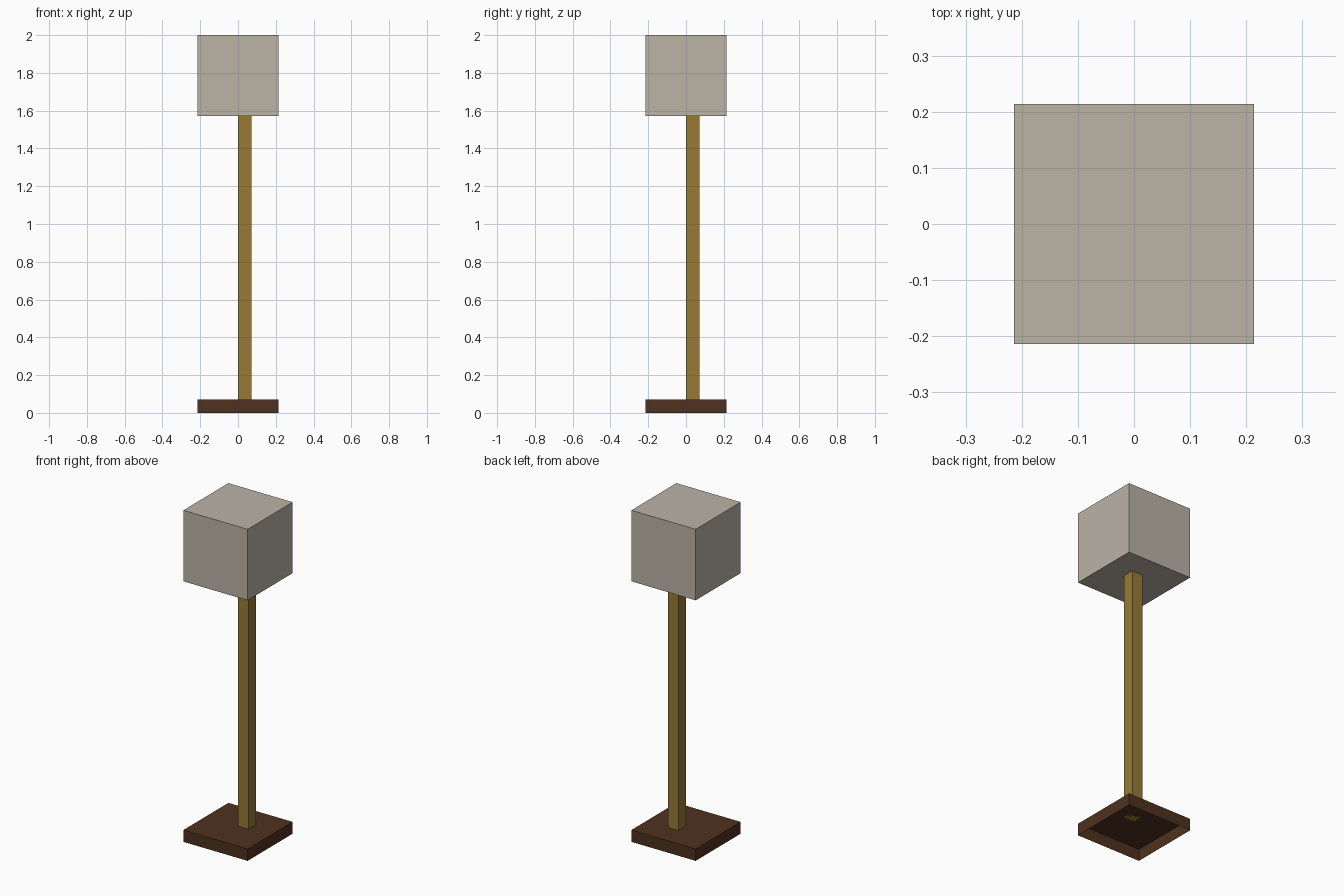
import bpy, bmesh

if "Cube" in bpy.data.objects:
    bpy.data.objects.remove(bpy.data.objects["Cube"])

U = 1 / 14  # the whole lamp sits on a grid of 28 units in height


def material(name, rgb):
    m = bpy.data.materials.new(name)
    m.diffuse_color = (*rgb, 1)
    m.use_nodes = True
    m.node_tree.nodes["Principled BSDF"].inputs["Base Color"].default_value = m.diffuse_color
    return m


def box(name, lo, hi, mat, open_bottom=False):
    """Axis-aligned box between two corners given in grid units."""
    bm = bmesh.new()
    bmesh.ops.create_cube(bm, size=1)
    for v in bm.verts:
        v.co = [(a + (b - a) * (c + 0.5)) * U for a, b, c in zip(lo, hi, v.co)]
    bm.normal_update()
    if open_bottom:
        down = [f for f in bm.faces if f.normal.z < -0.5]
        bmesh.ops.delete(bm, geom=down, context='FACES_ONLY')
    mesh = bpy.data.meshes.new(name)
    bm.to_mesh(mesh)
    bm.free()
    mesh.materials.append(mat)
    obj = bpy.data.objects.new(name, mesh)
    bpy.context.collection.objects.link(obj)
    return obj


dark_wood = material("dark_wood", (0.078, 0.031, 0.014))
light_wood = material("light_wood", (0.310, 0.195, 0.036))
shade_cloth = material("shade_cloth", (0.497, 0.451, 0.381))

# Base plate, open underneath
box("base", (-3, -3, 0), (3, 3, 1), dark_wood, open_bottom=True)
# Square pole, set off centre towards the back right
box("pole", (0, 0, 1), (1, 1, 22), light_wood)
# Cube lamp shade
box("lamp_shade", (-3, -3, 22), (3, 3, 28), shade_cloth)
